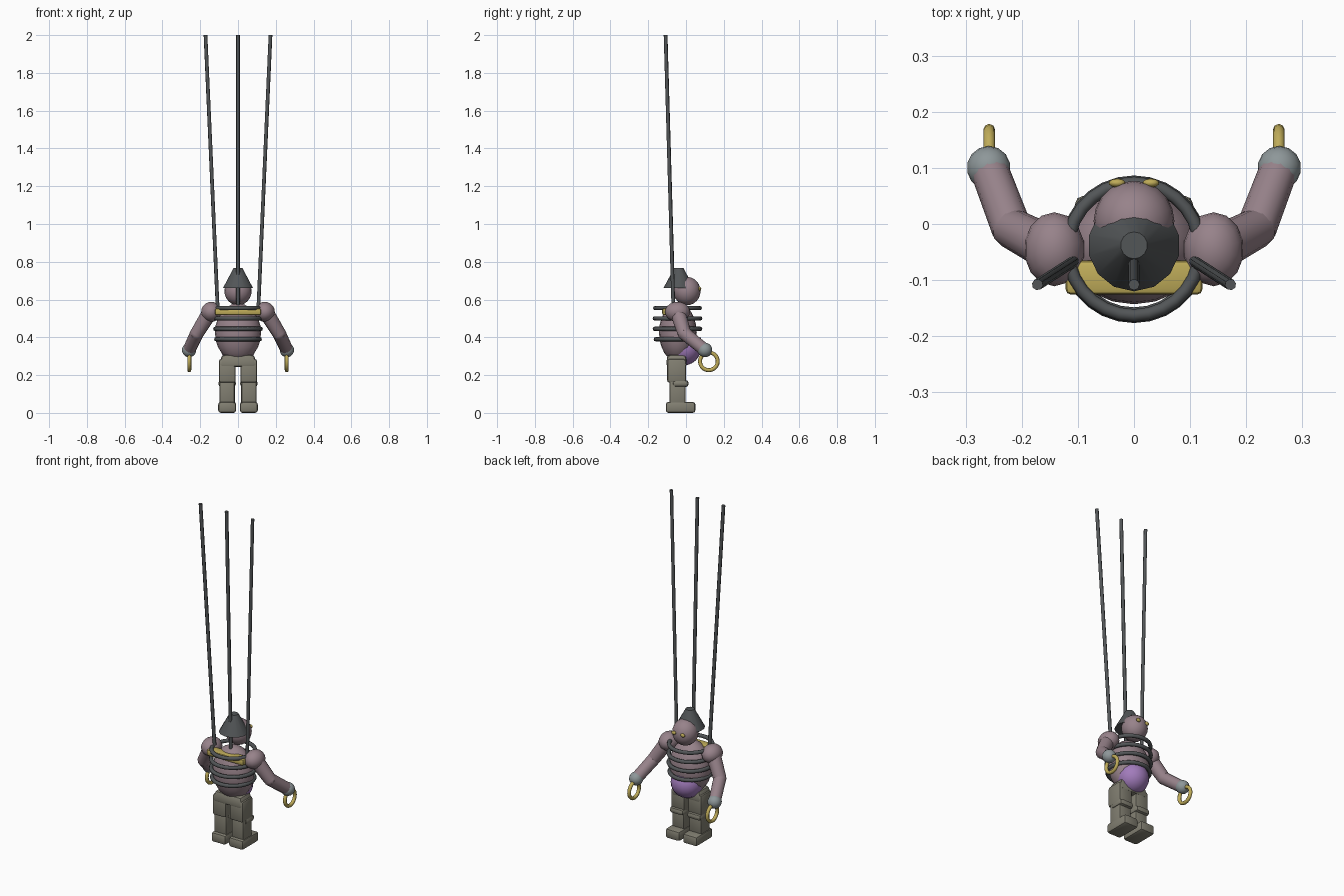
import bpy, bmesh, math
from mathutils import Vector, Matrix

if "Cube" in bpy.data.objects:
    bpy.data.objects.remove(bpy.data.objects["Cube"])


def material(name, rgb):
    m = bpy.data.materials.new(name)
    m.diffuse_color = (*rgb, 1)
    m.use_nodes = True
    m.node_tree.nodes["Principled BSDF"].inputs["Base Color"].default_value = m.diffuse_color
    return m


SKIN = material("dusty pink skin", (0.31, 0.225, 0.255))
IRON = material("dark iron", (0.085, 0.092, 0.096))
GOLD = material("dull gold", (0.52, 0.41, 0.10))
GREY = material("grey glove", (0.27, 0.31, 0.32))
CLOTH = material("khaki cloth", (0.22, 0.21, 0.165))
PURPLE = material("purple belly", (0.36, 0.20, 0.50))


def finish(name, bm, mat, angle=40):
    bmesh.ops.recalc_face_normals(bm, faces=bm.faces)
    me = bpy.data.meshes.new(name)
    bm.to_mesh(me)
    bm.free()
    me.materials.append(mat)
    ob = bpy.data.objects.new(name, me)
    bpy.context.collection.objects.link(ob)
    bpy.context.view_layer.objects.active = ob
    bpy.ops.object.select_all(action='DESELECT')
    ob.select_set(True)
    bpy.ops.object.shade_smooth_by_angle(angle=math.radians(angle))
    return ob


def ball(name, center, size, mat, seg=20, rings=12):
    bm = bmesh.new()
    mtx = Matrix.Translation(center) @ Matrix.Diagonal((*size, 1))
    bmesh.ops.create_uvsphere(bm, u_segments=seg, v_segments=rings, radius=1, matrix=mtx)
    return finish(name, bm, mat)


def rod(name, a, b, r1, r2, mat, seg=12):
    a, b = Vector(a), Vector(b)
    d = b - a
    mtx = Matrix.Translation((a + b) / 2) @ d.to_track_quat('Z', 'Y').to_matrix().to_4x4()
    bm = bmesh.new()
    bmesh.ops.create_cone(bm, cap_ends=True, segments=seg, radius1=r1, radius2=r2,
                          depth=d.length, matrix=mtx)
    return finish(name, bm, mat, 46)


def box(name, lo, hi, mat, bevel=0.01, taper=(1, 1)):
    lo, hi = Vector(lo), Vector(hi)
    c, s = (lo + hi) / 2, hi - lo
    bm = bmesh.new()
    bmesh.ops.create_cube(bm, size=1)
    for v in bm.verts:
        if v.co.z > 0:
            v.co.x *= taper[0]
            v.co.y *= taper[1]
        v.co = Vector((v.co.x * s.x, v.co.y * s.y, v.co.z * s.z)) + c
    bmesh.ops.bevel(bm, geom=bm.edges[:], offset=bevel, segments=2, profile=0.5, affect='EDGES')
    return finish(name, bm, mat, 30)


def ring(name, center, major, minor, mat, upright=False, seg=28, tube=8):
    bm = bmesh.new()
    grid = []
    for i in range(seg):
        a = 2 * math.pi * i / seg
        row = []
        for j in range(tube):
            t = 2 * math.pi * j / tube
            r = major + minor * math.cos(t)
            p = Vector((r * math.cos(a), r * math.sin(a), minor * math.sin(t)))
            if upright:
                p = Vector((p.z, p.x, p.y))
            row.append(bm.verts.new(p + Vector(center)))
        grid.append(row)
    for i in range(seg):
        n = (i + 1) % seg
        for j in range(tube):
            k = (j + 1) % tube
            bm.faces.new((grid[i][j], grid[n][j], grid[n][k], grid[i][k]))
    return finish(name, bm, mat, 50)


# Torso, belly and head
ball("torso", (0, -0.043, 0.425), (0.122, 0.1, 0.155), SKIN)
ball("belly", (0, -0.012, 0.34), (0.09, 0.09, 0.088), PURPLE)
ball("head", (0, 0.005, 0.645), (0.072, 0.072, 0.075), SKIN)
rod("hat", (0, -0.038, 0.66), (0, -0.038, 0.767), 0.082, 0.024, IRON, 14)

# Hoops around the torso
for i, (z, r) in enumerate(((0.39, 0.115), (0.445, 0.12), (0.5, 0.12), (0.555, 0.118))):
    ring(f"torso_hoop_{i + 1}", (0, -0.045, z), r, 0.0115, IRON)

# Shoulder yoke and hanging rods
box("back_yoke", (-0.122, -0.126, 0.517), (0.122, -0.065, 0.553), GOLD, 0.01)
rod("centre_hanging_rod", (0, -0.066, 0.55), (0, -0.108, 2), 0.01, 0.01, IRON, 8)

# Hips
box("hips", (-0.1, -0.105, 0.243), (0.1, 0.005, 0.307), CLOTH, 0.015, (0.86, 0.9))

for side, s in (("left", -1), ("right", 1)):
    rod(f"{side}_hanging_rod", (s * 0.108, -0.067, 0.56), (s * 0.172, -0.108, 2),
        0.01, 0.01, IRON, 8)
    ball(f"{side}_eye", (s * 0.03, 0.073, 0.657), (0.015, 0.008, 0.011), GOLD, 10, 6)

    # Arm
    elbow = (s * 0.218, -0.008, 0.42)
    hand = (s * 0.259, 0.1, 0.333)
    ball(f"{side}_shoulder", (s * 0.142, -0.045, 0.535), (0.054, 0.066, 0.053), SKIN, 14, 10)
    rod(f"{side}_upper_arm", (s * 0.15, -0.043, 0.53), elbow, 0.041, 0.036, SKIN)
    ball(f"{side}_elbow", elbow, (0.036, 0.036, 0.036), SKIN, 12, 8)
    rod(f"{side}_forearm", elbow, hand, 0.036, 0.034, SKIN)
    ball(f"{side}_hand", hand, (0.039, 0.039, 0.038), GREY, 14, 10)
    ring(f"{side}_hand_ring", (s * 0.258, 0.121, 0.273), 0.047, 0.0105, GOLD, True, 20)

    # Leg
    def leg_box(part, x0, x1, y0, y1, z0, z1, bevel):
        xs = sorted((s * x0, s * x1))
        box(f"{side}_{part}", (xs[0], y0, z0), (xs[1], y1, z1), CLOTH, bevel)

    leg_box("thigh", 0.012, 0.101, -0.1, 0.0, 0.16, 0.285, 0.012)
    leg_box("shin", 0.017, 0.097, -0.088, -0.003, 0.04, 0.18, 0.01)
    leg_box("knee", 0.011, 0.104, -0.072, 0.014, 0.137, 0.174, 0.016)
    leg_box("foot", 0.01, 0.105, -0.107, 0.05, 0.0, 0.058, 0.014)
